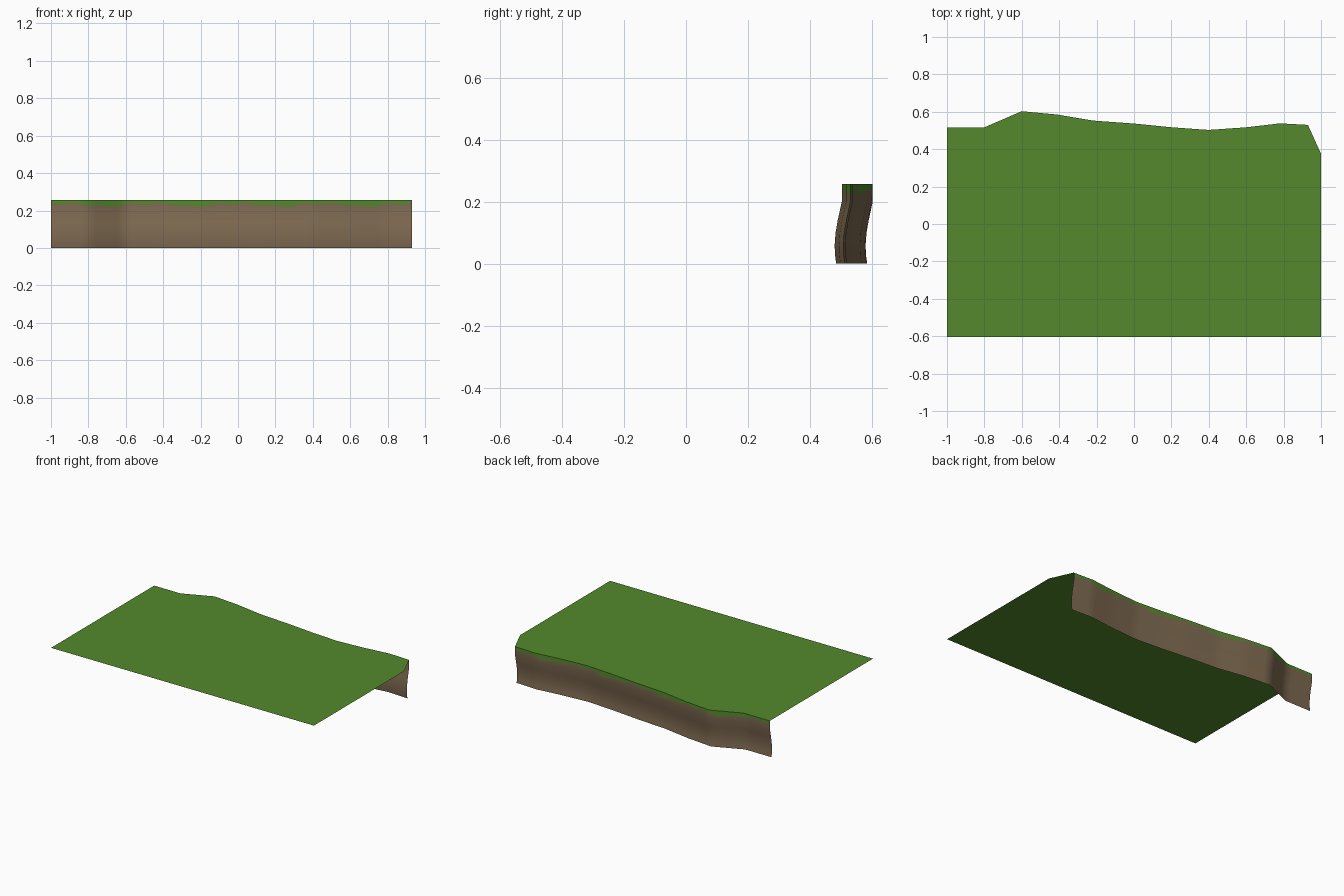
import bpy, bmesh, math

if "Cube" in bpy.data.objects:
    bpy.data.objects.remove(bpy.data.objects["Cube"])


def material(name, color):
    m = bpy.data.materials.new(name)
    m.diffuse_color = (*color, 1)
    m.use_nodes = True
    m.node_tree.nodes["Principled BSDF"].inputs["Base Color"].default_value = m.diffuse_color
    return m


grass = material("grass green", (0.087, 0.25, 0.026))
earth = material("earth brown", (0.205, 0.141, 0.08))

TOP = 0.257
# Back rim of the plateau, from left to right
rim = [(-1, 0.517), (-0.8, 0.517), (-0.6, 0.603), (-0.41, 0.585), (-0.22, 0.553),
       (0, 0.537), (0.2, 0.517), (0.4, 0.503), (0.6, 0.517), (0.78, 0.538), (0.93, 0.53)]
# Cliff profile: height and y shift (None is the ragged grass line)
profile = [(TOP, 0), (None, 0), (0.2, 0), (0.14, -0.013), (0.1, -0.02),
           (0.06, -0.023), (0.03, -0.022), (0, -0.018)]


def make_object(name, bm, mats):
    me = bpy.data.meshes.new(name)
    bm.to_mesh(me)
    bm.free()
    for m in mats:
        me.materials.append(m)
    ob = bpy.data.objects.new(name, me)
    bpy.context.collection.objects.link(ob)
    return ob


# Flat grass sheet
bm = bmesh.new()
outline = [(-1, -0.603), (1, -0.603), (1, 0.375)] + rim[::-1]
bm.faces.new([bm.verts.new((x, y, TOP)) for x, y in outline])
bmesh.ops.triangulate(bm, faces=bm.faces[:])
make_object("grass_top", bm, [grass])


# Ragged lower limit of the hanging grass
def grass_line(x):
    wave = 0.5 + 0.5 * math.cos((x + 0.24) * math.tau / 0.46)
    return 0.238 - 0.016 * wave ** 2 + 0.005 * math.sin(41 * x)


# Cliff wall under the rim, grass band on top
STEPS = 5
path = []
for (x0, y0), (x1, y1) in zip(rim, rim[1:]):
    for i in range(STEPS):
        t = i / STEPS
        path.append((x0 + (x1 - x0) * t, y0 + (y1 - y0) * t))
path.append(rim[-1])

bm = bmesh.new()
cols = [[bm.verts.new((x, y + dy, grass_line(x) if z is None else z))
         for z, dy in profile] for x, y in path]
for a, b in zip(cols, cols[1:]):
    for r in range(len(profile) - 1):
        f = bm.faces.new((a[r], b[r], b[r + 1], a[r + 1]))
        f.material_index = 0 if r == 0 else 1
        f.smooth = True
        f.normal_update()
        if f.normal.y < 0:
            f.normal_flip()
make_object("cliff_wall", bm, [grass, earth])
